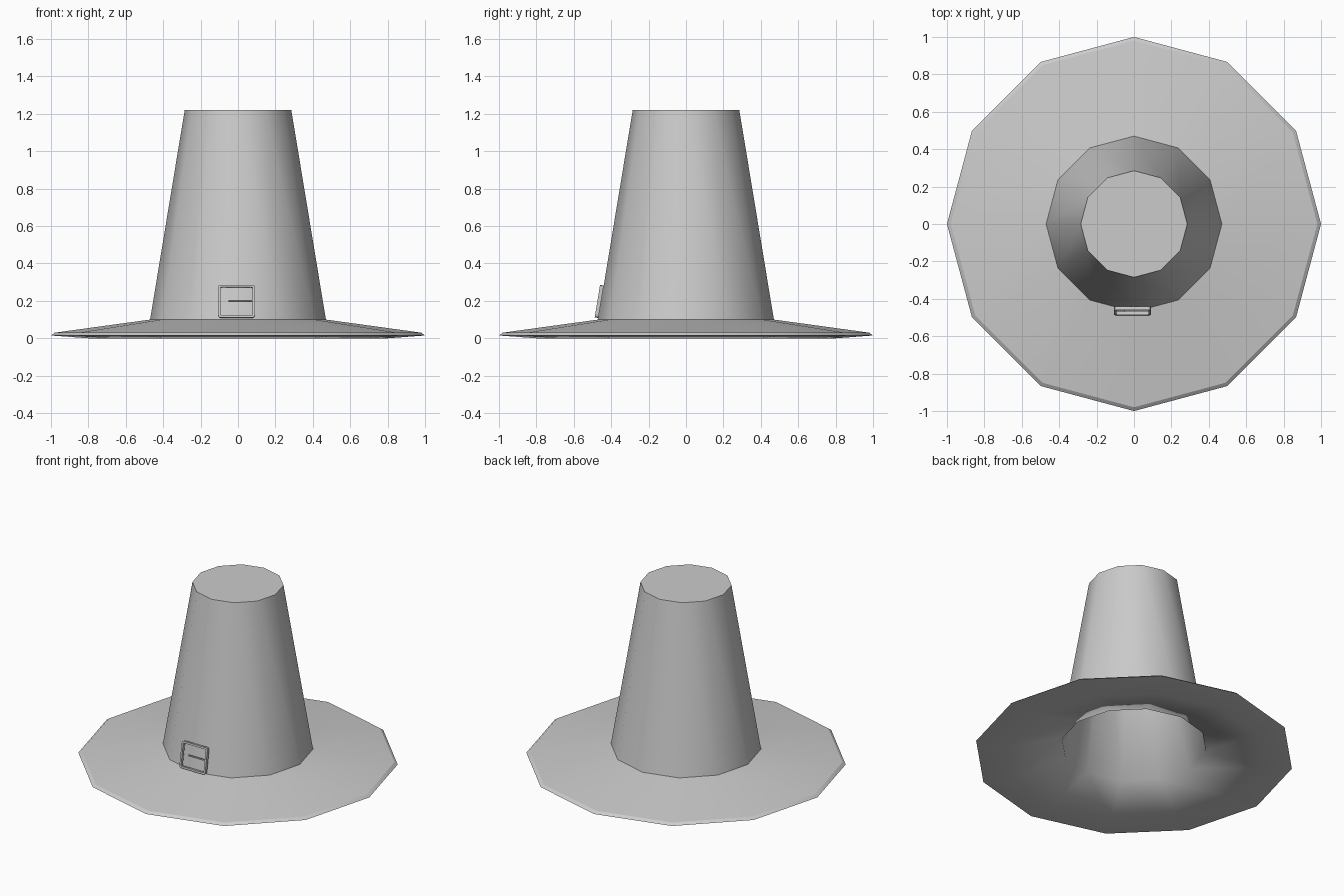
import bpy, bmesh, math
from mathutils import Matrix, Vector

if "Cube" in bpy.data.objects:
    bpy.data.objects.remove(bpy.data.objects["Cube"])

SIDES = 12


def finish(bm, name):
    bmesh.ops.recalc_face_normals(bm, faces=bm.faces)
    mesh = bpy.data.meshes.new(name)
    bm.to_mesh(mesh)
    bm.free()
    obj = bpy.data.objects.new(name, mesh)
    bpy.context.collection.objects.link(obj)
    return obj


def lathe(name, profile):
    """Revolve (radius, z, sharp) points, capping both ends."""
    bm = bmesh.new()
    rings = []
    for r, z, _ in profile:
        rings.append([bm.verts.new((r * math.cos(math.tau * i / SIDES),
                                    r * math.sin(math.tau * i / SIDES), z))
                      for i in range(SIDES)])
    for a, b in zip(rings, rings[1:]):
        for i in range(SIDES):
            j = (i + 1) % SIDES
            bm.faces.new((a[i], a[j], b[j], b[i]))
    bm.faces.new(rings[0])
    bm.faces.new(rings[-1])
    for f in bm.faces:
        f.smooth = True
    for ring, (_, _, sharp) in zip(rings, profile):
        if sharp:
            for i in range(SIDES):
                bm.edges.get((ring[i], ring[(i + 1) % SIDES])).smooth = False
    return finish(bm, name)


# Hat shell: crown top, brim, underside, then up inside the hollow crown
lathe("hat_shell", [
    (0.285, 1.22, True),
    (0.47, 0.10, True),
    (0.98, 0.03, True),
    (1.00, 0.015, True),
    (0.80, 0.00, False),
    (0.455, 0.085, False),
    (0.277, 1.21, True),
])

# Buckle pieces are made upright in XZ, then leaned against the crown
lean = Matrix.Translation((-0.008, -0.464, 0.197)) @ Matrix.Rotation(-math.atan(0.165), 4, 'X')


def rounded_loop(bm, half_w, half_h, corner, y):
    verts = []
    for k, (sx, sz) in enumerate(((1, 1), (-1, 1), (-1, -1), (1, -1))):
        for step in range(3):
            a = math.pi / 2 * (k + step / 2)
            verts.append(bm.verts.new((sx * (half_w - corner) + corner * math.cos(a), y,
                                       sz * (half_h - corner) + corner * math.sin(a))))
    return verts


# Buckle frame: rounded square ring
bm = bmesh.new()
loops = [rounded_loop(bm, 0.098 - d, 0.088 - d, 0.012 - d / 2, y)
         for d, y in ((0, 0.01), (0, -0.01), (0.012, -0.01), (0.012, 0.01))]
for k in range(4):
    a, b = loops[k], loops[(k + 1) % 4]
    for i in range(len(a)):
        j = (i + 1) % len(a)
        bm.faces.new((a[i], a[j], b[j], b[i]))
finish(bm, "buckle_frame").data.transform(lean)

# Buckle prong: thin bar joining the right side of the frame
bm = bmesh.new()
bmesh.ops.create_cube(bm, size=1)
bmesh.ops.scale(bm, vec=Vector((0.137, 0.012, 0.007)), verts=bm.verts)
bmesh.ops.translate(bm, vec=Vector((0.025, -0.002, 0.004)), verts=bm.verts)
finish(bm, "buckle_prong").data.transform(lean)
